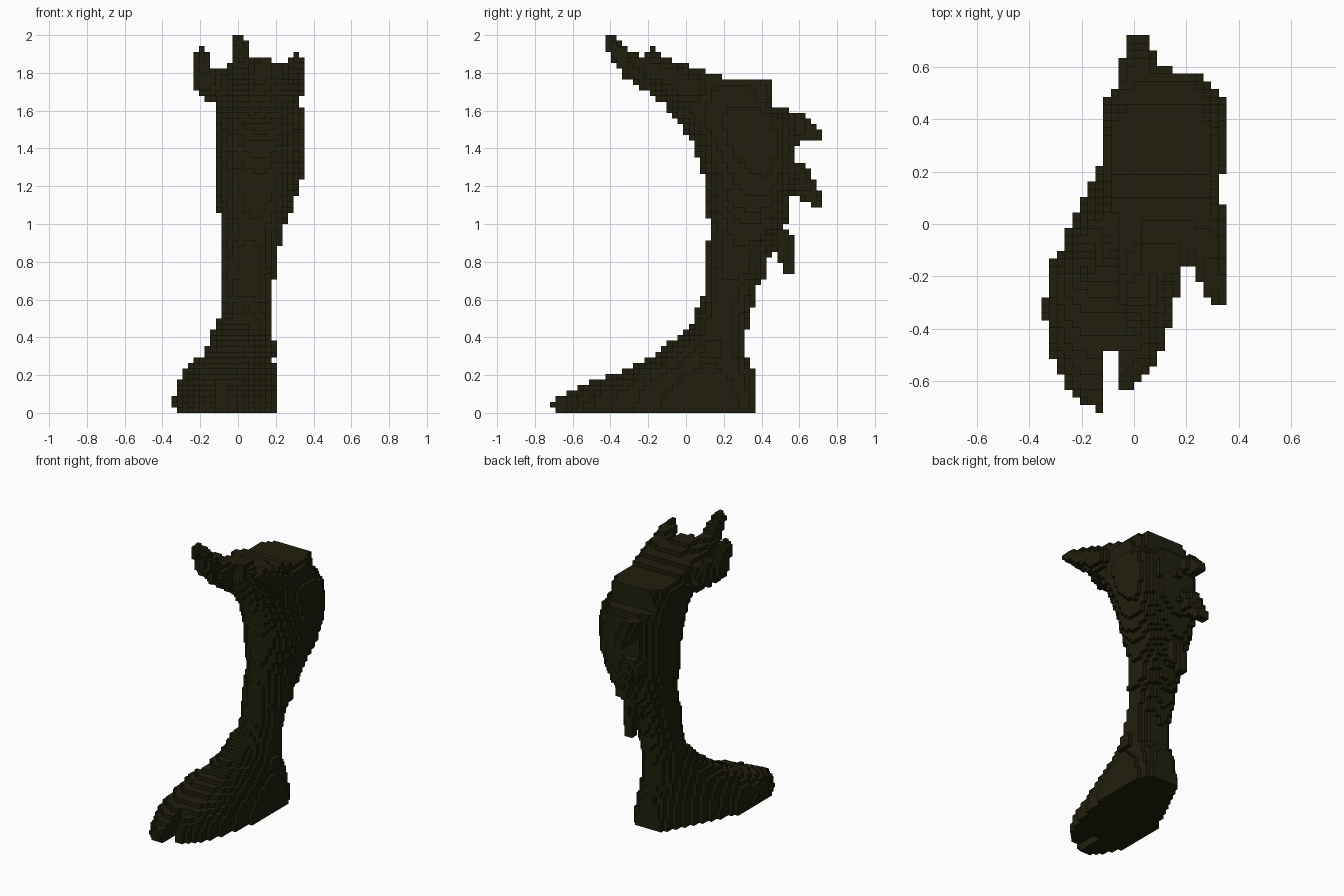
import bpy, bmesh
from mathutils import Vector

if "Cube" in bpy.data.objects:
    bpy.data.objects.remove(bpy.data.objects["Cube"], do_unlink=True)

S = 2 / 68                      # block size
NX, NY, NZ = 24, 49, 68         # block grid

mat = bpy.data.materials.new("dark_olive")
mat.use_nodes = True
COLOUR = (0.0150, 0.0134, 0.0041, 1)
mat.diffuse_color = COLOUR
mat.node_tree.nodes["Principled BSDF"].inputs["Base Color"].default_value = COLOUR

# Foot sections along y: (y, x min, x max, height, roundness)
FOOT = [(-.73, -.14, -.11, .06, 2.8), (-.70, -.155, -.06, .07, 2.8), (-.67, -.22, -.03, .085, 2.8),
        (-.57, -.28, .05, .135, 2.8), (-.46, -.327, .12, .18, 2.8), (-.33, -.343, .15, .225, 2.8),
        (-.16, -.327, .185, .31, 2.7), (-.10, -.28, .20, .36, 2.3), (0, -.24, .21, .45, 2.1),
        (.10, -.20, .215, .57, 2.1), (.25, -.12, .20, .47, 2.2), (.32, -.08, .17, .30, 2.4),
        (.37, -.03, .12, .19, 2.4)]

# Leg sections along z: (z, y front, y back, x min, x max)
LEG = [(.30, .00, .30, -.11, .205), (.37, .02, .31, -.105, .20), (.42, .03, .32, -.10, .18),
       (.50, .04, .33, -.09, .175), (.62, .09, .37, -.09, .175), (.69, .10, .39, -.09, .175),
       (.73, .10, .42, -.09, .205), (.85, .10, .45, -.09, .205), (.91, .12, .48, -.09, .23),
       (1.0, .12, .53, -.095, .25), (1.15, .10, .56, -.12, .315), (1.27, .09, .58, -.125, .343),
       (1.45, .02, .59, -.125, .36), (1.57, -.06, .58, -.125, .355), (1.65, -.13, .52, -.13, .325),
       (1.77, -.19, .50, -.09, .305), (1.88, -.21, .48, -.09, .28)]

# Tapered spikes from base to tip: (x, y, z, radius)
SPIKES = {
    "knee_spike_centre": [(.03, -.05, 1.72, .11), (.015, -.29, 1.83, .065), (.012, -.395, 1.965, .036)],
    "knee_spike_right": [(-.07, .00, 1.70, .09), (-.18, -.10, 1.77, .07), (-.195, -.175, 1.892, .04)],
    "knee_spike_left": [(.25, .02, 1.72, .105), (.314, -.275, 1.87, .036)],
    "calf_spike_upper": [(.05, .43, 1.53, .09), (.025, .58, 1.525, .068), (.022, .69, 1.475, .04)],
    "calf_spike_middle": [(.05, .48, 1.29, .10), (.02, .58, 1.25, .08), (.015, .69, 1.12, .038)],
    "calf_spike_lower": [(.07, .50, .93, .06), (.06, .545, .77, .034)],
}


def section(table, t):
    """Interpolate a section table; None outside its range."""
    for a, b in zip(table, table[1:]):
        if a[0] <= t <= b[0]:
            k = (t - a[0]) / (b[0] - a[0])
            return [p + (q - p) * k for p, q in zip(a[1:], b[1:])]
    return None


def in_foot(p):
    s = section(FOOT, p.y)
    if not s:
        return False
    # Split between the two toe lobes, the inner one shorter
    if (p.y < -.48 and -.12 < p.x < -.06) or (p.y < -.63 and p.x > -.12):
        return False
    # Sole stops just short of the outermost blocks
    if p.z < S and (p.y < -.69 or p.x < -.325):
        return False
    x0, x1, h, e = s
    u = abs(2 * p.x - x0 - x1) / (x1 - x0)
    return u ** e + (p.z / h) ** e <= 1


def in_leg(p):
    s = section(LEG, p.z)
    if not s:
        return False
    y0, y1, x0, x1 = s
    # Top rim sloping to the back and sides, and flat-cut upper back
    rim = 1.83 if p.x < .03 else 1.875 - max(0, p.x - .15) * .5
    if p.z > min(rim, 1.77 + max(0, .22 - p.y) * .35) or (p.z > 1.62 and p.y > .45):
        return False
    # Round shank turning into an egg-shaped calf, widest towards the back
    calf = max(0, min(1, (p.z - .7) / .5))
    u = abs(2 * p.x - x0 - x1) / (x1 - x0)
    mid = y0 + (.45 + .2 * calf) * (y1 - y0)
    v = (p.y - mid) / (y1 - mid) if p.y > mid else (mid - p.y) / (mid - y0)
    e = 1.95 + .25 * calf
    return u ** e + v ** e <= 1


def in_spike(points):
    def test(p):
        for a, b in zip(points, points[1:]):
            start = Vector(a[:3])
            d = Vector(b[:3]) - start
            k = max(0, min(1, (p - start).dot(d) / d.length_squared))
            if (p - start - d * k).length <= a[3] + (b[3] - a[3]) * k:
                return True
        return False
    return test


parts = {"foot": in_foot, "leg": in_leg}
parts.update({name: in_spike(points) for name, points in SPIKES.items()})

# Give every filled block to the first part that contains it
cells = {}
for i in range(NX):
    for j in range(NY):
        for k in range(NZ):
            p = Vector(((i + .5 - NX / 2) * S, (j + .5 - NY / 2) * S, (k + .5) * S))
            for name, test in parts.items():
                if test(p):
                    cells[i, j, k] = name
                    break

# Build each part from the exposed block faces
for name in parts:
    bm = bmesh.new()
    verts = {}

    def vert(c):
        if c not in verts:
            verts[c] = bm.verts.new(((c[0] - NX / 2) * S, (c[1] - NY / 2) * S, c[2] * S))
        return verts[c]

    for cell, owner in cells.items():
        if owner != name:
            continue
        for axis in range(3):
            for side in (0, 1):
                n = list(cell)
                n[axis] += 2 * side - 1
                if tuple(n) in cells:
                    continue
                b, c = (axis + 1) % 3, (axis + 2) % 3
                corners = []
                for db, dc in ((0, 0), (1, 0), (1, 1), (0, 1)):
                    q = list(cell)
                    q[axis] += side
                    q[b] += db
                    q[c] += dc
                    corners.append(vert(tuple(q)))
                bm.faces.new(corners if side else corners[::-1])
    mesh = bpy.data.meshes.new(name)
    bm.to_mesh(mesh)
    bm.free()
    mesh.materials.append(mat)
    bpy.context.collection.objects.link(bpy.data.objects.new(name, mesh))
